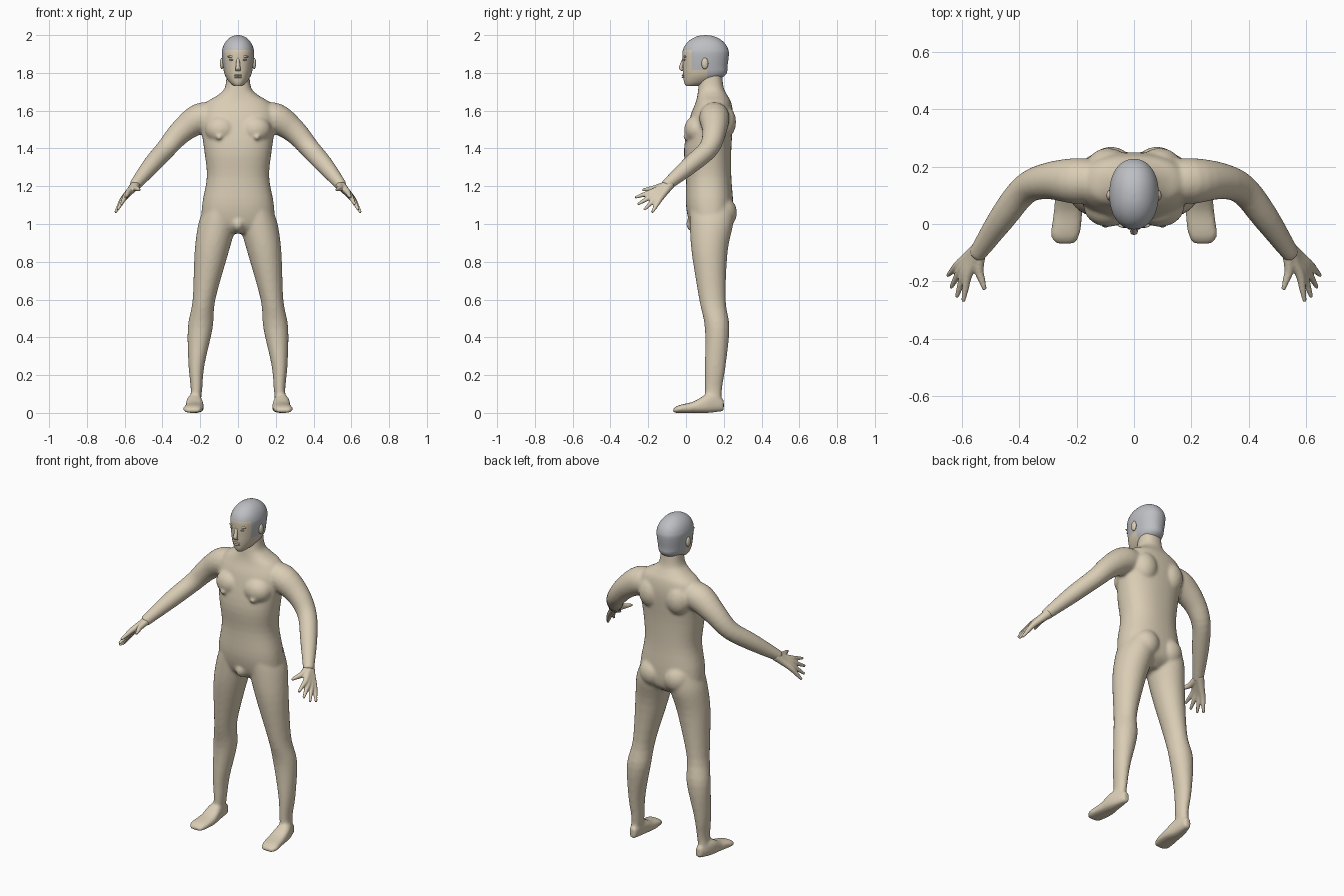
import bpy, bmesh, math
from mathutils import Vector, Matrix

cube = bpy.data.objects.get("Cube")
if cube:
    bpy.data.objects.remove(cube, do_unlink=True)

X, Y, Z = Vector((1, 0, 0)), Vector((0, 1, 0)), Vector((0, 0, 1))


def material(name, *rgb):
    m = bpy.data.materials.new(name)
    m.use_nodes = True
    m.diffuse_color = (*rgb, 1)
    m.node_tree.nodes["Principled BSDF"].inputs["Base Color"].default_value = (*rgb, 1)
    return m


skin = material("skin", .7, .61, .46)
hair = material("grey hair", .51, .52, .55)
eye_tone = material("eye brown", .36, .31, .25)


def spline(rows, steps=4):
    """Smooth interpolation through rows of numbers."""
    out = []
    for i, (start, end) in enumerate(zip(rows, rows[1:])):
        before = rows[max(i - 1, 0)]
        after = rows[min(i + 2, len(rows) - 1)]
        for k in range(steps):
            t = k / steps
            blend = t * t * (3 - 2 * t)
            rise = t * (1 - t) * (1 - t) / 2
            fall = t * t * (1 - t) / 2
            out.append([b + (c - b) * blend + (c - a) * rise - (d - b) * fall
                        for a, b, c, d in zip(before, start, end, after)])
    return out + [list(rows[-1])]


def ring(height, front, back, half_width, x=0):
    """Level cross-section given by its front, back and half width."""
    return x, (front + back) / 2, height, half_width, (back - front) / 2


def loft(bm, rows, axes=None, side=1, power=2, sides=32):
    """Skin rings of (x, y, z, radius, radius); without axes they follow the path."""
    rows = spline(rows)
    centres = [Vector((x * side, y, z)) for x, y, z, *radii in rows]
    rings = []
    for i, centre in enumerate(centres):
        if axes:
            u, v = axes
        else:
            along = centres[min(i + 1, len(rows) - 1)] - centres[max(i - 1, 0)]
            u = along.cross(Z).normalized()
            v = u.cross(along).normalized()
        wide, deep = [max(radius, .002) for radius in rows[i][-2:]]
        loop = []
        for k in range(sides):
            angle = math.tau * k / sides
            c, s = math.cos(angle), math.sin(angle)
            across = math.copysign(abs(c) ** (2 / power), c) * wide
            up = math.copysign(abs(s) ** (2 / power), s) * deep
            loop.append(bm.verts.new(centre + u * across + v * up))
        rings.append(loop)
    for a, b in zip(rings, rings[1:]):
        for k in range(sides):
            n = (k + 1) % sides
            bm.faces.new((a[k], a[n], b[n], b[k]))
    bm.faces.new(rings[0])
    bm.faces.new(rings[-1])


def tube(bm, path, side, sides=32):
    """Round limb through points of (x, y, z, radius)."""
    loft(bm, [(*point, point[-1]) for point in path], side=side, sides=sides)


def ball(bm, centre, size):
    place = Matrix.Translation(centre) @ Matrix.Diagonal((*size, 1))
    bmesh.ops.create_uvsphere(bm, u_segments=24, v_segments=16, radius=1, matrix=place)


def finish(bm, name, mats, voxel=None, smooth=0):
    """Make the object; a voxel size fuses its overlapping parts into one skin."""
    bmesh.ops.recalc_face_normals(bm, faces=bm.faces)
    for face in bm.faces:
        face.smooth = True
    mesh = bpy.data.meshes.new(name)
    bm.to_mesh(mesh)
    bm.free()
    for mat in mats:
        mesh.materials.append(mat)
    ob = bpy.data.objects.new(name, mesh)
    bpy.context.collection.objects.link(ob)
    if voxel:
        fuse = ob.modifiers.new("fuse", 'REMESH')
        fuse.mode, fuse.voxel_size, fuse.use_smooth_shade = 'VOXEL', voxel, True
        soften = ob.modifiers.new("soften", 'SMOOTH')
        soften.factor, soften.iterations = .5, smooth


# Torso and neck
body = bmesh.new()
loft(body, [ring(.95, .05, .18, .05), ring(1, .02, .24, .18), ring(1.1, 0, .25, .19),
            ring(1.25, 0, .24, .165), ring(1.4, -.01, .24, .18), ring(1.56, .02, .25, .2),
            ring(1.64, .05, .24, .17), ring(1.68, .06, .22, .11),
            ring(1.72, .065, .2, .07), ring(1.8, .075, .19, .06)], (X, Y), power=2.3, sides=40)
ball(body, (0, .05, 1), (.035, .05, .045))

for s in (1, -1):
    # Chest, shoulder blades and buttocks
    ball(body, (s * .09, .06, 1.5), (.085, .07, .075))
    ball(body, (s * .1, 0, 1.46), (.016, .018, .014))
    ball(body, (s * .09, .2, 1.54), (.075, .065, .09))
    ball(body, (s * .08, .18, 1.06), (.085, .09, .09))
    # Arm
    tube(body, [(.11, .15, 1.57, .07), (.2, .15, 1.56, .08), (.3, .15, 1.49, .064),
                (.38, .12, 1.4, .053), (.46, .02, 1.31, .047), (.55, -.11, 1.2, .03)], s)
    # Leg
    loft(body, [ring(1.08, .02, .25, .08, .1), ring(1, .02, .25, .1, .11),
                ring(.85, .03, .22, .09, .14), ring(.6, .07, .21, .06, .18),
                ring(.45, .1, .23, .066, .2), ring(.25, .1, .21, .042, .22),
                ring(.12, .1, .19, .03, .22), ring(.04, .1, .19, .03, .23)], (X, Y), side=s)
    # Foot
    loft(body, [(.22, .2, .04, .02, .03), (.23, .12, .05, .04, .05), (.23, .04, .03, .05, .03),
                (.24, -.04, .02, .05, .02), (.24, -.07, .01, .03, .01)],
         (X, Z), side=s, power=2.6)
finish(body, "body", [skin], .009, 5)

# Hands: fingers fan out evenly from first to last, the middle ones longer
wrist = Vector((.54, -.085, 1.21))
first_knuckle, last_knuckle = Vector((.58, -.18, 1.17)), Vector((.61, -.14, 1.13))
first_tip, last_tip = Vector((.595, -.27, 1.14)), Vector((.65, -.18, 1.06))
fingers = [(Vector((.54, -.165, 1.19)), Vector((.52, -.23, 1.18)))]
for t in (0, 1/3, 2/3, 1):
    knuckle = first_knuckle.lerp(last_knuckle, t)
    reach = first_tip.lerp(last_tip, t) - knuckle
    fingers.append((knuckle, knuckle + reach * (1 + .25 * math.sin(math.pi * t))))
for s, name in ((1, "left_hand"), (-1, "right_hand")):
    hand = bmesh.new()
    for knuckle, tip in fingers:
        tube(hand, [(*wrist, .027), (*wrist.lerp(knuckle, .5), .02), (*knuckle, .016),
                    (*knuckle.lerp(tip, .5), .012), (*tip, .007)], s, sides=16)
    finish(hand, name, [skin], .005, 3)

# Head: jaw rings under a domed skull, cut along the hairline
head = bmesh.new()
jaw = [ring(1.73, 0, .06, .02), ring(1.75, -.01, .14, .045), ring(1.79, -.015, .21, .07),
       ring(1.84, -.017, .22, .08)]
dome = [(0, .104, 1.9 + .1 * math.sin(a), .086 * math.cos(a), .123 * math.cos(a))
        for a in [math.pi / 2 * i / 6 for i in range(7)]]
loft(head, jaw + dome, (X, Y), power=2.15, sides=48)
hairline, sideburn, nape = 1.92, 1.815, 1.765
temple, ear_back = .03, .11
cuts = [(Z * hairline, Z), (Z * sideburn, Z), (Z * nape, Z), (Y * temple, Y), (Y * ear_back, Y)]
for point, normal in cuts:
    bmesh.ops.bisect_plane(head, geom=head.verts[:] + head.edges[:] + head.faces[:],
                           plane_co=point, plane_no=normal)
for face in head.faces:
    c = face.calc_center_median()
    if (c.z > hairline or (c.y > temple and c.z > sideburn)
            or (c.y > ear_back and c.z > nape)):
        face.material_index = 1
finish(head, "head", [skin, hair])

# Nose, lips, brows and ears
features = bmesh.new()
loft(features, [(0, -.01, 1.88, .008, .008), (0, -.02, 1.85, .01, .01),
                (0, -.028, 1.825, .013, .01), (0, -.018, 1.81, .014, .006)], (X, Y), sides=16)
for height in (1.787, 1.777):
    ball(features, (0, -.013, height), (.022, .01, .005))
for s in (1, -1):
    ball(features, (s * .034, -.005, 1.886), (.022, .008, .006))
    ball(features, (s * .085, .1, 1.85), (.011, .018, .03))
finish(features, "face_features", [skin])

# Eyes
eyes = bmesh.new()
for s in (1, -1):
    ball(eyes, (s * .034, -.008, 1.869), (.013, .006, .005))
finish(eyes, "eyes", [eye_tone])
